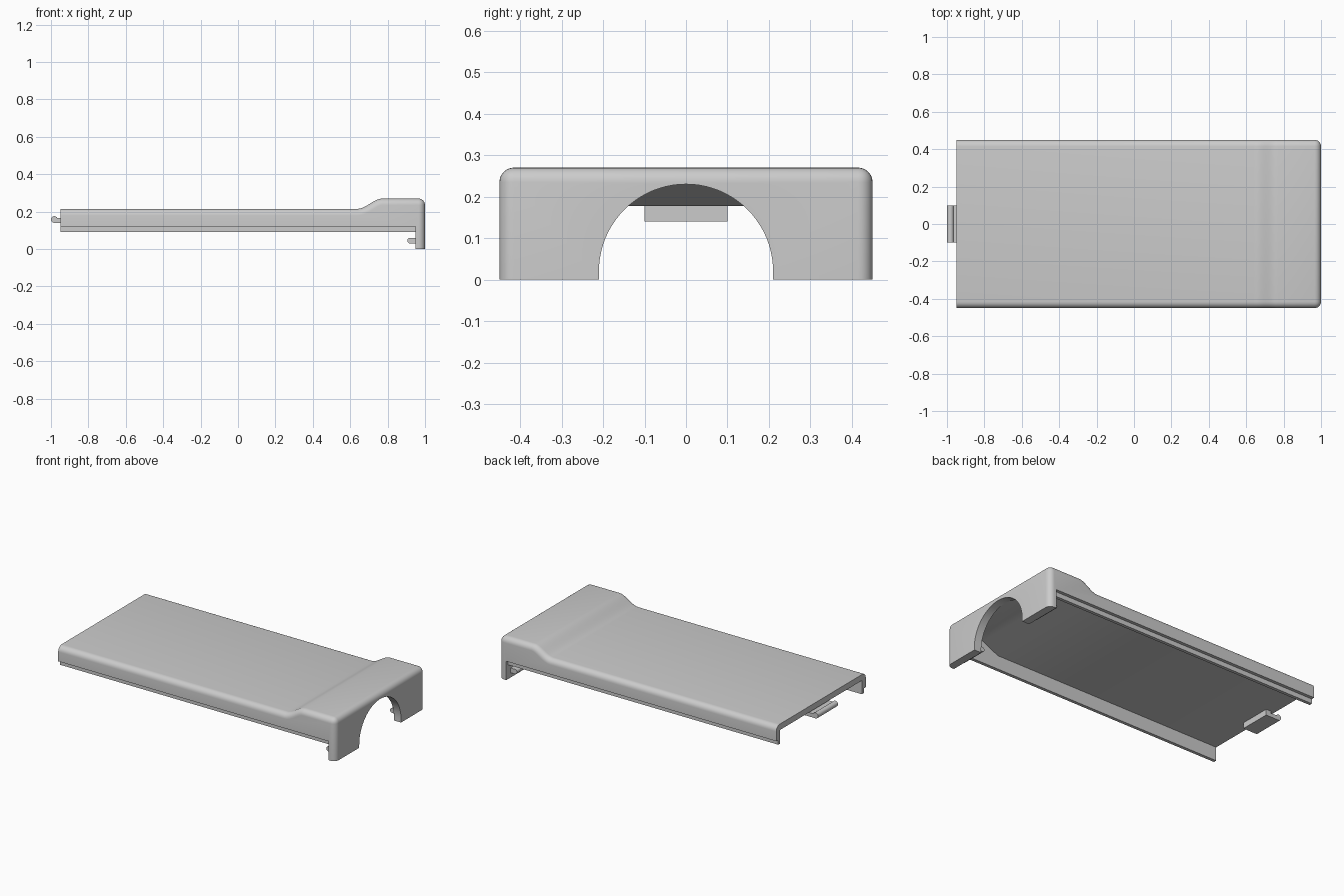
import bpy, bmesh, math
from mathutils import Vector

if "Cube" in bpy.data.objects:
    bpy.data.objects.remove(bpy.data.objects["Cube"], do_unlink=True)

grey = bpy.data.materials.new("plastic grey")
grey.use_nodes = True
grey.diffuse_color = (0.6, 0.6, 0.6, 1)
grey.node_tree.nodes["Principled BSDF"].inputs["Base Color"].default_value = (0.6, 0.6, 0.6, 1)


def prism(name, profile, axis, lo, hi, round_edge=None, radius=0.035):
    """Extrude a profile (xz along y, or yz along x), rounding the chosen edges."""
    def place(p, d):
        return Vector((p[0], d, p[1])) if axis == "y" else Vector((d, p[0], p[1]))
    bm = bmesh.new()
    ends = [[bm.verts.new(place(p, d)) for p in profile] for d in (lo, hi)]
    bm.faces.new(ends[0])
    bm.faces.new(ends[1][::-1])
    n = len(profile)
    for i in range(n):
        j = (i + 1) % n
        bm.faces.new((ends[0][i], ends[1][i], ends[1][j], ends[0][j]))
    bmesh.ops.recalc_face_normals(bm, faces=bm.faces)
    if round_edge:
        edges = [e for e in bm.edges if round_edge(e.verts[0].co, e.verts[1].co)]
        bmesh.ops.bevel(bm, geom=edges, offset=radius, offset_type="OFFSET",
                        segments=6, profile=0.5, affect="EDGES", clamp_overlap=False)
    mesh = bpy.data.meshes.new(name)
    bm.to_mesh(mesh)
    bm.free()
    mesh.materials.append(grey)
    obj = bpy.data.objects.new(name, mesh)
    bpy.context.collection.objects.link(obj)
    return obj


def activate(obj):
    bpy.ops.object.select_all(action="DESELECT")
    obj.select_set(True)
    bpy.context.view_layer.objects.active = obj


def cut(target, cutter):
    mod = target.modifiers.new("cut", "BOOLEAN")
    mod.operation = "DIFFERENCE"
    mod.solver = "EXACT"
    mod.object = cutter
    activate(target)
    bpy.ops.object.modifier_apply(modifier=mod.name)
    bpy.data.objects.remove(cutter, do_unlink=True)


def box(x0, x1, z0, z1):
    return [(x0, z0), (x1, z0), (x1, z1), (x0, z1)]


def arc(cx, cz, r, start, end, steps):
    angles = [math.radians(start + (end - start) * i / steps) for i in range(steps + 1)]
    return [(cx + r * math.cos(a), cz + r * math.sin(a)) for a in angles]


# Cover: low lid that swells up to a taller end, with a full-height end wall
LEFT, RIGHT, HALF, WALL = -0.95, 1.0, 0.45, 0.04
SKIRT, LOW, HIGH = 0.12, 0.215, 0.27
swell = []
for i in range(11):
    t = i / 10
    swell.append((0.77 - 0.13 * t, HIGH - (HIGH - LOW) * t * t * (3 - 2 * t)))
side = [(LEFT, SKIRT), (0.95, SKIRT), (0.95, 0), (RIGHT, 0), (RIGHT, HIGH)]
side += swell + [(LEFT, LOW)]


def outer_edge(a, b):
    on_top = min(a.z, b.z) > LOW - 0.001
    at_end = min(a.x, b.x) > RIGHT - 0.001
    along_side = abs(a.y - b.y) < 0.001
    if along_side:
        return on_top or (at_end and abs(a.z - b.z) > 0.1)
    return on_top and at_end


cover = prism("cover_shell", side, "y", -HALF, HALF, outer_edge)

# Hollow underside, open at the left end
hollow = [(-1.1, -0.1), (0.95, -0.1), (0.95, 0.23), (0.77, 0.23), (0.66, 0.177), (-1.1, 0.177)]
cut(cover, prism("hollow_cutter", hollow, "y", -HALF + WALL, HALF - WALL))

# Arched opening in the end wall
arch = [(0.21, -0.1)] + arc(0, 0.02, 0.21, 0, 180, 40) + [(-0.21, -0.1)]
cut(cover, prism("arch_cutter", arch, "x", 0.92, 1.1))

# Thin locating lips under the side walls, and round-nosed hooks on the end wall
hook = [(0.96, 0.03), (0.96, 0.06)] + arc(0.92, 0.045, 0.015, 90, 270, 8)
parts = [cover]
for s, label in ((1, "back"), (-1, "front")):
    lo, hi = sorted((s * 0.41, s * 0.43))
    parts.append(prism(label + "_lip", box(LEFT, 0.952, 0.09, 0.13), "y", lo, hi))
    lo, hi = sorted((s * 0.235, s * 0.405))
    parts.append(prism(label + "_hook", hook, "y", lo, hi))

# Latch tab: bracket hanging from the lid with a bead on its outer edge
bracket = [(-0.89, 0.18), (-0.89, 0.14), (-0.985, 0.14), (-0.985, 0.165),
           (-0.925, 0.165), (-0.925, 0.18)]
parts.append(prism("latch_tab", bracket, "y", -0.1, 0.1))
parts.append(prism("latch_bead", arc(-0.982, 0.158, 0.018, 0, 345, 23), "y", -0.1, 0.1))

for part in parts:
    activate(part)
    bpy.ops.object.shade_smooth_by_angle(angle=math.radians(30))
